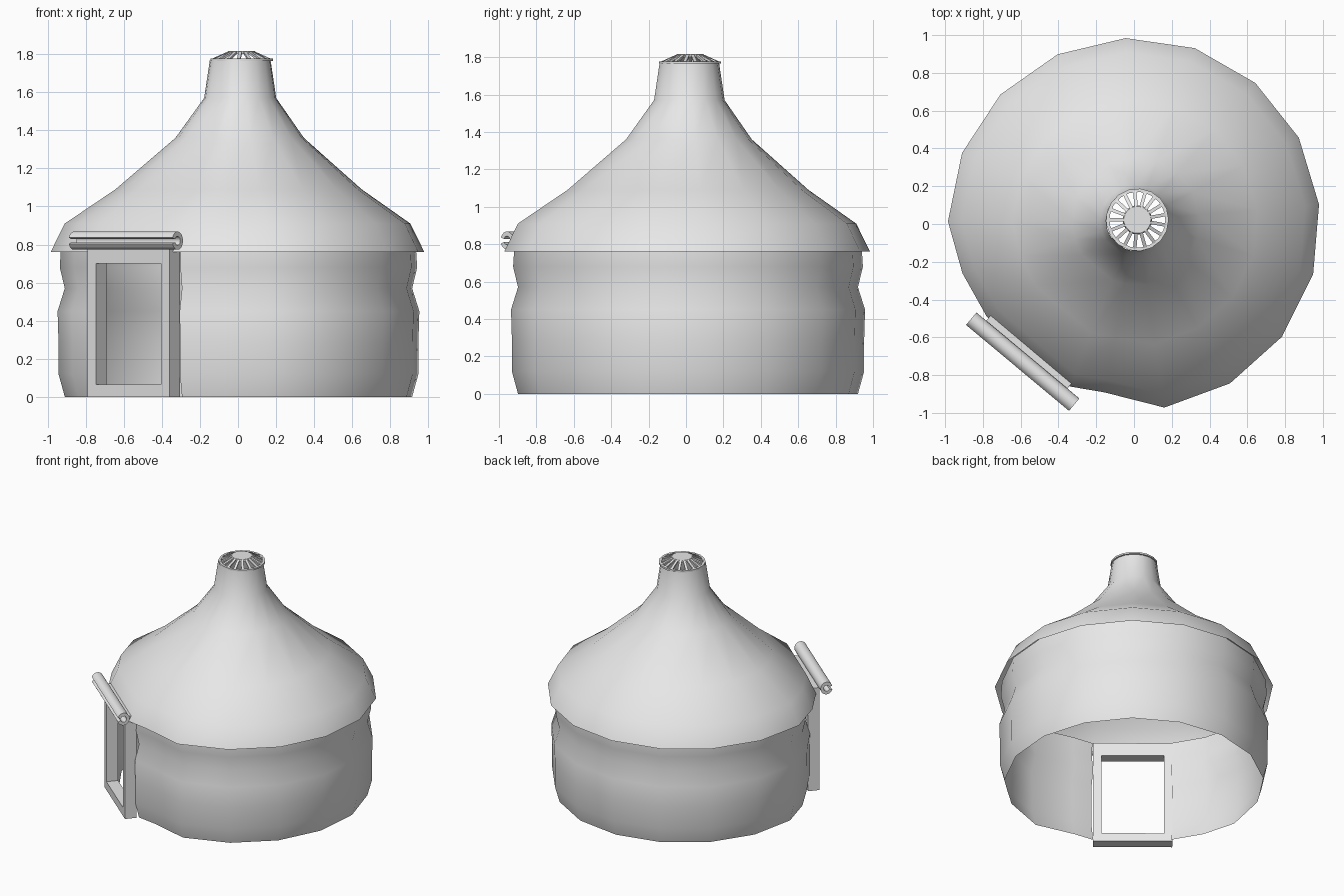
import bpy, bmesh, math
from mathutils import Vector, Matrix

cube = bpy.data.objects.get("Cube")
if cube:
    bpy.data.objects.remove(cube)

canvas = bpy.data.materials.new("grey_canvas")
canvas.use_nodes = True
GREY = (0.8, 0.8, 0.8, 1)
canvas.diffuse_color = GREY
canvas.node_tree.nodes["Principled BSDF"].inputs["Base Color"].default_value = GREY


def finish(name, bm, angle=60, matrix=None):
    """Turn a bmesh into a shaded object."""
    if matrix:
        bm.transform(matrix)
    bmesh.ops.recalc_face_normals(bm, faces=bm.faces)
    mesh = bpy.data.meshes.new(name)
    bm.to_mesh(mesh)
    bm.free()
    mesh.materials.append(canvas)
    ob = bpy.data.objects.new(name, mesh)
    bpy.context.collection.objects.link(ob)
    bpy.ops.object.select_all(action='DESELECT')
    ob.select_set(True)
    bpy.context.view_layer.objects.active = ob
    bpy.ops.object.shade_smooth_by_angle(angle=math.radians(angle))
    return ob


def loft(bm, rings, closed=True, cap=False):
    """Skin a stack of equally long point rings."""
    rows = [[bm.verts.new(p) for p in ring] for ring in rings]
    n = len(rows[0])
    for a, b in zip(rows, rows[1:]):
        for i in range(n if closed else n - 1):
            j = (i + 1) % n
            bm.faces.new((a[i], a[j], b[j], b[i]))
    if cap:
        bm.faces.new(rows[0])
        bm.faces.new(rows[-1])


def box(bm, lo, hi):
    size = [h - l for l, h in zip(lo, hi)]
    mid = [(h + l) / 2 for l, h in zip(lo, hi)]
    bmesh.ops.create_cube(bm, size=1, matrix=Matrix.Translation(mid) @ Matrix.Diagonal((*size, 1)))


def polar(r, degrees, z, cx=0, cy=0):
    a = math.radians(degrees)
    return Vector((cx + r * math.cos(a), cy + r * math.sin(a), z))


# Plan outline: (angle, radius), even all round but flattened across the doorway
plan = [(248.4, .925), (260, .905)] + [(279.4 + 21.65 * i, .985) for i in range(13)]
plan += [(196, .945), (212.1, .921)]

# Roof: sweeping cone whose rim follows the plan and whose neck becomes round
roof_profile = [(.76, 1, 1), (.91, .925, 1), (1.09, .655, .6), (1.36, .34, .2),
                (1.57, .19, 0), (1.77, .16, 0)]
rings = []
for z, r, follow in roof_profile:
    shift = .012 * (1 - follow)
    rings.append([polar(r * (1 + (pr - 1) * follow), a, z, shift, shift * 1.4) for a, pr in plan])
bm = bmesh.new()
loft(bm, rings)
finish("roof", bm)

# Wall: billowing cloth, open at the doorway
wall_profile = [(0, .965), (.12, 1), (.29, 1), (.45, 1.005), (.57, .965), (.68, .993), (.8, .985)]
wall_plan = [(249.6, .89)] + [(a, r * .963) for a, r in plan[1:-1]] + [(212, .88)]
bm = bmesh.new()
loft(bm, [[polar(r * s, a, z, .005, .005) for a, r in wall_plan] for z, s in wall_profile], closed=False)
finish("wall", bm)

# Door frame: local x runs along the doorway, local -y points outward
turn = Matrix.Rotation(math.atan2(-.641, .768), 4, 'Z')
door = Matrix.Translation((-.575, -.70, 0)) @ turn
HALF, DEPTH, TOP = .28, .085, .8
bm = bmesh.new()
for side in (-1, 1):
    xs = sorted((side * HALF, side * .222))
    box(bm, (xs[0], 0, 0), (xs[1], DEPTH, TOP))
box(bm, (-.222, 0, .70), (.222, DEPTH, TOP))
box(bm, (-.222, 0, 0), (.222, DEPTH, .065))
finish("door_frame", bm, 30, door)

# Rolled door flap: C-shaped section, open on the outward side
section = [(.048, a) for a in range(200, 521, 20)] + [(.024, a) for a in range(520, 199, -40)]
bm = bmesh.new()
loft(bm, [[(x, -r * .92 * math.cos(math.radians(a - 180)), .82 + r * math.sin(math.radians(a - 180)))
           for r, a in section] for x in (-.355, .355)], cap=True)
finish("rolled_door_flap", bm, 50, Matrix.Translation((-.59, -.73, 0)) @ turn)

# Crown: hub plate, outer hoop and spokes over the smoke hole
CX, CY, SPOKES = .018, .022, 17
bm = bmesh.new()
bmesh.ops.create_cone(bm, cap_ends=True, segments=SPOKES, radius1=.078, radius2=.072, depth=.014,
                      matrix=Matrix.Translation((CX, CY, 1.809)))
finish("crown_hub", bm, 40)

bm = bmesh.new()
hoop = [(.166, 1.765), (.166, 1.778), (.148, 1.778), (.148, 1.765), (.166, 1.765)]
loft(bm, [[polar(r, 360 * i / SPOKES, z, CX, CY) for i in range(SPOKES)] for r, z in hoop])
finish("crown_hoop", bm, 40)

bm = bmesh.new()
for i in range(SPOKES):
    a = 360 * (i + .5) / SPOKES
    across = polar(.009, a + 90, 0)
    up = Vector((0, 0, .006))
    ends = [polar(.155, a, 1.771, CX, CY), polar(.07, a, 1.809, CX, CY)]
    loft(bm, [[p - across - up, p + across - up, p + across + up, p - across + up] for p in ends], cap=True)
finish("crown_spokes", bm, 30)
